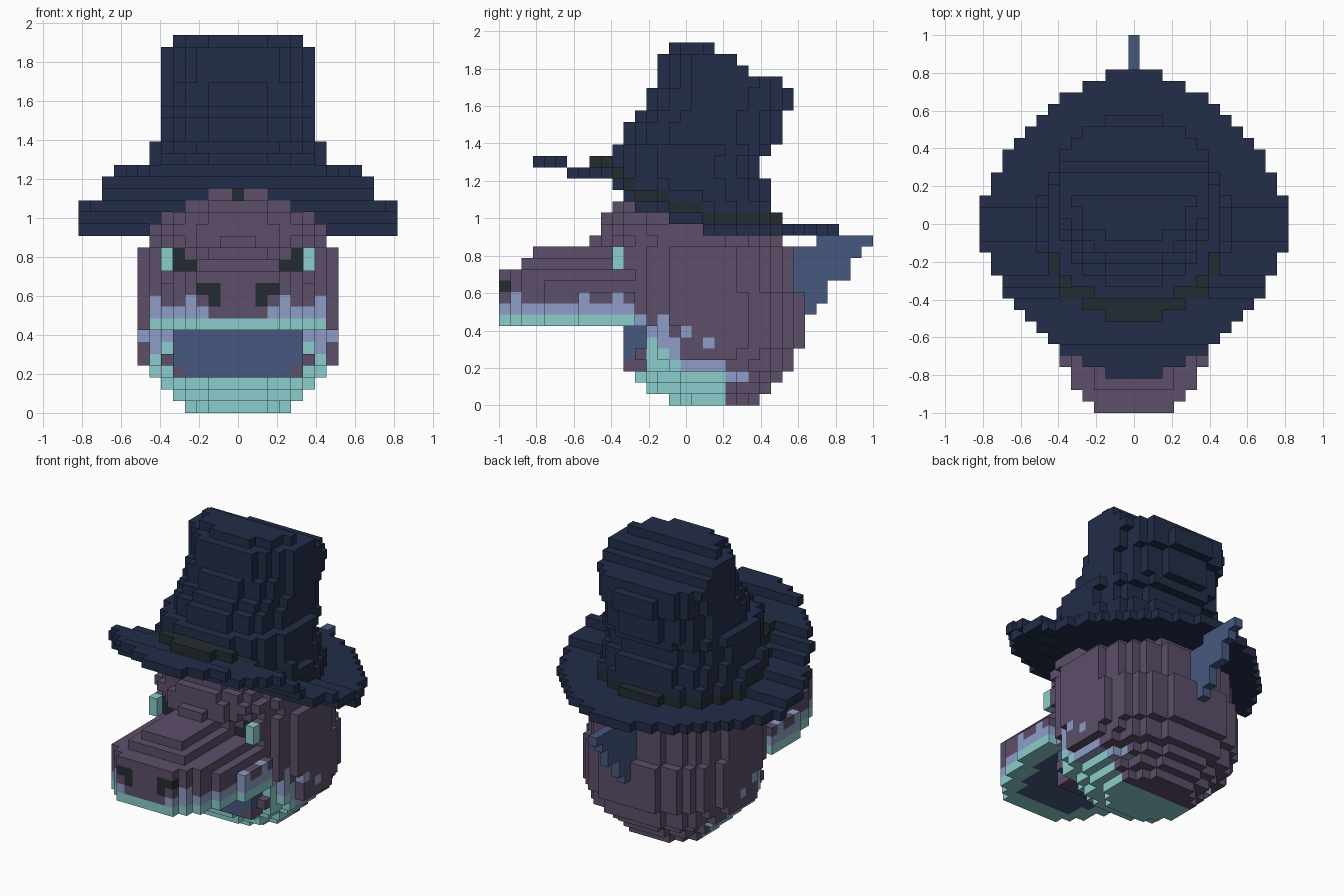
import bpy

if "Cube" in bpy.data.objects:
    bpy.data.objects.remove(bpy.data.objects["Cube"])

V = 2 / 33          # block size: model is 33 blocks deep

# ---------- colours ----------
def lin(c):
    c /= 255
    return c / 12.92 if c <= 0.04045 else ((c + 0.055) / 1.055) ** 2.4

COLOURS = {
    "navy felt": (34, 45, 72), "purple skin": (93, 78, 106),
    "teal belly": (139, 205, 204), "periwinkle edge": (141, 158, 198),
    "slate blue": (70, 89, 126), "charcoal": (36, 44, 50),
}
MATS = {}
for name, rgb in COLOURS.items():
    m = bpy.data.materials.new(name)
    m.diffuse_color = (*[lin(c) for c in rgb], 1)
    m.use_nodes = True
    m.node_tree.nodes["Principled BSDF"].inputs["Base Color"].default_value = m.diffuse_color
    MATS[name] = m

cells = {}          # (i, j, k) -> (part, colour)

def put(part, colour, i, j, k):
    """Set one block and its mirror image."""
    for s in (i, -i):
        cells[(s, j, k)] = (part, colour)

def inside(i, j, half_width, front, back, power):
    """Rounded-square footprint test."""
    c, h = (front + back) / 2, (back - front) / 2
    return (abs(i) / (half_width + .4)) ** power + (abs(j - c) / (h + .4)) ** power <= 1

# ---------- head ----------
def brim_level(j):
    """Tilted brim: layer index for each depth row."""
    for limit, k in ((-11, 21), (-7, 20), (-6, 19), (-5, 18), (-2, 17), (1, 16)):
        if j <= limit:
            return k
    return 15

def skin(i, j, k):
    """Teal below, periwinkle border, purple above, falling to the back."""
    if j > 5:
        return "purple skin"
    if j <= -5:
        top = 7
    else:
        top = max(2, round(7 - 0.9 * (j + 5))) if j <= 3 else 1
    if j <= 3 and k <= top:
        return "teal belly"
    if k == top + 1 and k > 1 and not (j < -14 and abs(i) < 3):
        return "periwinkle edge"
    if (j, k) in ((-15, 9), (-9, 9), (-6, 9), (-2, 7), (-2, 6), (-1, 5), (0, 6), (2, 5)):
        return "periwinkle edge"
    return "purple skin"

HEAD_WIDTH = [4, 5, 6, 7] + [8] * 10 + [7, 7, 6, 6]
HEAD_FRONT = [-1, -3, -4] + [-5] * 4 + [-6] * 7 + [-7, -7, -7, -6]
HEAD_BACK = [6, 7, 8, 9, 9] + [10] * 5 + [9] * 4 + [8, 7, 7, 6]
for k, (w, f, b) in enumerate(zip(HEAD_WIDTH, HEAD_FRONT, HEAD_BACK)):
    for j in range(f, b + 1):
        for i in range(w + 1):
            if k < brim_level(j) and inside(i, j, w, f, b, 2.4):
                put("head", skin(i, j, k), i, j, k)

# ---------- snout: wide plate with a narrowing ridge ----------
SNOUT_WIDTH = [3, 4, 5, 5, 6, 6, 6, 7, 7, 7, 7, 7]
SNOUT_LAYERS = {7: (-16, 8), 8: (-16, 8), 9: (-16, 8), 10: (-16, 6), 11: (-16, 5),
                12: (-14, 3), 13: (-13, 2), 14: (-8, 1)}
for k, (front, cap) in SNOUT_LAYERS.items():
    for n, w in enumerate(SNOUT_WIDTH):
        j = n - 16
        if j < front:
            continue
        for i in range(min(w, cap) + 1):
            colour = skin(i, j, k)
            if k == 7 and i <= w - 2 and j > -15:
                colour = "slate blue"          # roof of the mouth
            put("snout", colour, i, j, k)

# ---------- mouth back wall ----------
for k in range(3, 7):
    for i in range(6):
        for j in (-5, -4):
            put("mouth", "slate blue", i, j, k)
for j in (-5, -4):
    put("mouth", "purple skin", 5, j, 3)
    put("mouth", "purple skin", 6, -4, 4)

# ---------- nostrils and eyes ----------
for i, k in ((2, 10), (3, 10), (2, 9)):
    put("nostrils", "charcoal", i, -16, k)
for i, k in ((5, 12), (5, 13), (4, 12)):
    put("pupils", "charcoal", i, -5, k)
for k in (12, 13):
    put("eyes", "teal belly", 6, -6, k)
    put("head", "purple skin", 6, -5, k)

# ---------- back fin ----------
for k, (a, b) in {14: (8, 16), 13: (8, 15), 12: (8, 14), 11: (8, 14),
                  10: (9, 12), 9: (9, 12), 8: (10, 11)}.items():
    for j in range(a, b + 1):
        if (0, j, k) not in cells and not (k == 14 and j < 12):
            put("back_fin", "slate blue", 0, j, k)

# ---------- hat brim ----------
BRIM_WIDTH = [13, 13, 13, 12, 12, 11, 11, 10, 9, 8, 7, 6, 4, 2]
for j in range(-13, 14):
    for i in range(BRIM_WIDTH[abs(j)] + 1):
        put("hat_brim", "navy felt", i, j, brim_level(j))
for i in range(3):                              # forehead tuft through the brim
    put("head", "charcoal" if i == 0 else "purple skin", i, -5, 18)

# ---------- hat band, with a felt roll over its rear part ----------
for j in range(-8, 9):
    for i in range(10):
        if inside(i, j, 8, -8, 8, 2.1):
            k = brim_level(j)
            put("hat_band", "charcoal", i, j, k + 1)
            if j > -3 and abs(j) < 8:
                put("hat_crown", "navy felt", i, j, k + 2)

# ---------- hat crown: leaning back, slanted top ----------
CROWN = {17: (-6, 7), 18: (-6, 7), 19: (-6, 7), 20: (-6, 6), 21: (-6, 6), 22: (-6, 7),
         23: (-5, 8), 24: (-5, 8), 25: (-4, 8), 26: (-3, 9), 27: (-3, 9),
         28: (-2, 8), 29: (-2, 5), 30: (-2, 4), 31: (-1, 2)}
for k, (f, b) in CROWN.items():
    w = 7 if k < 23 else 6 if k < 31 else 5
    full = b if k < 28 else 9
    for j in range(f, b + 1):
        for i in range(w + 1):
            if k > brim_level(j) + 1 and inside(i, j, w, f, full, 2.5):
                put("hat_crown", "navy felt", i, j, k)

# ---------- turn blocks into meshes, outer faces only ----------
SIDES = {
    (1, 0, 0): ((1, 0, 0), (1, 1, 0), (1, 1, 1), (1, 0, 1)),
    (-1, 0, 0): ((0, 0, 0), (0, 0, 1), (0, 1, 1), (0, 1, 0)),
    (0, 1, 0): ((0, 1, 0), (0, 1, 1), (1, 1, 1), (1, 1, 0)),
    (0, -1, 0): ((0, 0, 0), (1, 0, 0), (1, 0, 1), (0, 0, 1)),
    (0, 0, 1): ((0, 0, 1), (1, 0, 1), (1, 1, 1), (0, 1, 1)),
    (0, 0, -1): ((0, 0, 0), (0, 1, 0), (1, 1, 0), (1, 0, 0)),
}

def build(part):
    verts, faces, slots, names = {}, [], [], []
    for (i, j, k), (p, colour) in cells.items():
        if p != part:
            continue
        if colour not in names:
            names.append(colour)
        for (a, b, c), corners in SIDES.items():
            if (i + a, j + b, k + c) in cells:
                continue
            keys = [(i + x, j + y, k + z) for x, y, z in corners]
            faces.append([verts.setdefault(q, len(verts)) for q in keys])
            slots.append(names.index(colour))
    me = bpy.data.meshes.new(part)
    me.from_pydata([((x - .5) * V, (y - .5) * V, z * V) for x, y, z in verts], [], faces)
    for n in names:
        me.materials.append(MATS[n])
    me.polygons.foreach_set("material_index", slots)
    me.update()
    bpy.context.collection.objects.link(bpy.data.objects.new(part, me))

for part in sorted({p for p, _ in cells.values()}):
    build(part)
